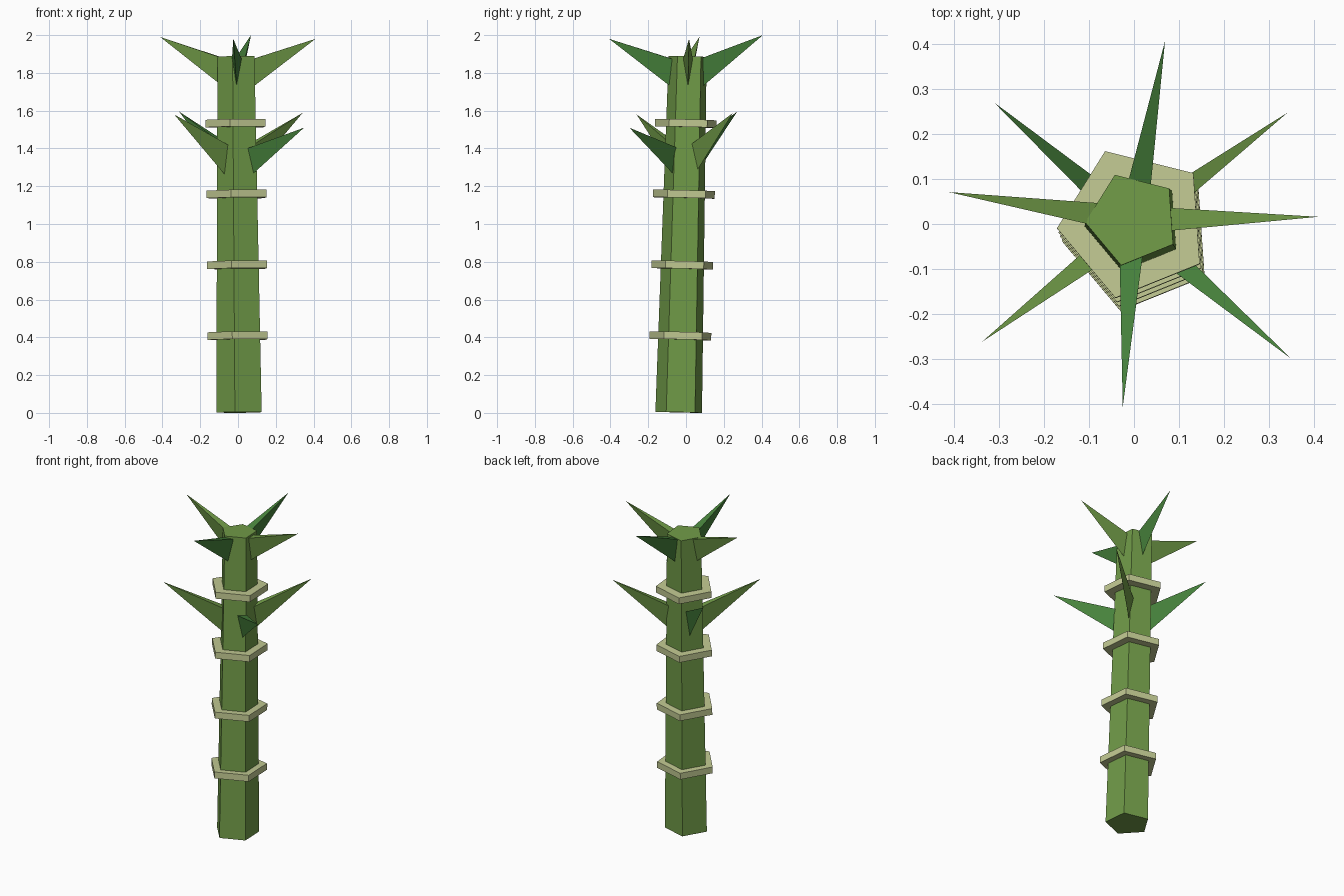
import bpy, bmesh
from math import radians
from mathutils import Vector, Matrix

cube = bpy.data.objects.get("Cube")
if cube:
    bpy.data.objects.remove(cube, do_unlink=True)


def material(name, color):
    m = bpy.data.materials.new(name)
    m.use_nodes = True
    m.diffuse_color = (*color, 1)
    m.node_tree.nodes["Principled BSDF"].inputs["Base Color"].default_value = (*color, 1)
    return m


STALK = material("stalk green", (0.165, 0.33, 0.065))
LEAF = material("deep leaf green", (0.063, 0.225, 0.045))
RING = material("pale node tan", (0.54, 0.59, 0.29))

# The whole stalk leans a little along this axis
FOOT = Vector((0.015, -0.036, 0.003))
HEAD = Vector((-0.003, 0.011, 1.887))
AXIS = HEAD - FOOT
LEAN = Vector((0, 0, 1)).rotation_difference(AXIS).to_matrix().to_4x4()


def centre(z):
    return FOOT + AXIS * ((z - FOOT.z) / AXIS.z)


def add_object(name, bm, mat):
    bmesh.ops.recalc_face_normals(bm, faces=bm.faces)
    mesh = bpy.data.meshes.new(name)
    bm.to_mesh(mesh)
    bm.free()
    mesh.materials.append(mat)
    obj = bpy.data.objects.new(name, mesh)
    bpy.context.scene.collection.objects.link(obj)
    return obj


def pentagon_prism(name, mid, r_low, r_high, height, mat):
    bm = bmesh.new()
    turn = Matrix.Rotation(radians(112), 4, "Z")
    bmesh.ops.create_cone(bm, cap_ends=True, segments=5, radius1=r_low,
                          radius2=r_high, depth=height)
    # put one corner on +x before turning
    first = max((v.co for v in bm.verts), key=lambda c: c.y + c.x * 0.01)
    start = Vector((1, 0)).angle_signed(first.xy)
    align = Matrix.Rotation(start, 4, "Z")
    bm.transform(Matrix.Translation(mid) @ LEAN @ turn @ align)
    return add_object(name, bm, mat)


def leaf(name, tip, z_top, z_low, mat, half=0.024, wall=0.1, root=0.06):
    """Three-sided spike: flat upper face and a keel, rooted inside the stalk."""
    tip = Vector(tip)
    mid = centre((z_top + z_low) / 2)
    out = Vector((tip.x - mid.x, tip.y - mid.y, 0))
    reach = out.length
    out.normalize()
    side = Vector((-out.y, out.x, 0))
    grow = (reach - root) / (reach - wall)

    def root_point(z, offset):
        p = mid + out * root + side * offset * grow
        p.z = tip.z + (z - tip.z) * grow
        return p

    bm = bmesh.new()
    a, b, c, t = [bm.verts.new(p) for p in (
        root_point(z_top, half), root_point(z_top, -half),
        root_point(z_low, 0), tip)]
    for face in ((a, b, t), (b, c, t), (c, a, t), (a, c, b)):
        bm.faces.new(face)
    return add_object(name, bm, mat)


# Tapered stalk
pentagon_prism("stalk", (FOOT + HEAD) / 2, 0.13, 0.106, AXIS.length, STALK)

# Node rings
for i in range(4):
    pentagon_prism(f"node_ring_{i + 1}", centre(0.408 + 0.375 * i),
                   0.172, 0.172, 0.04, RING)

# Crown leaves
leaf("top_leaf_left", (0.41, 0.016, 1.98), 1.88, 1.74, STALK)
leaf("top_leaf_right", (-0.412, 0.071, 1.99), 1.886, 1.745, STALK)
leaf("top_leaf_back", (0.069, 0.407, 2.0), 1.886, 1.745, LEAF)
leaf("top_leaf_front", (-0.025, -0.407, 1.98), 1.88, 1.735, LEAF)

# Lower leaves
leaf("lower_leaf_front_left", (0.35, -0.30, 1.51), 1.405, 1.265, LEAF)
leaf("lower_leaf_back_left", (0.342, 0.248, 1.588), 1.43, 1.28, STALK)
leaf("lower_leaf_back_right", (-0.312, 0.271, 1.595), 1.43, 1.28, LEAF)
leaf("lower_leaf_front_right", (-0.338, -0.262, 1.58), 1.425, 1.27, STALK)
